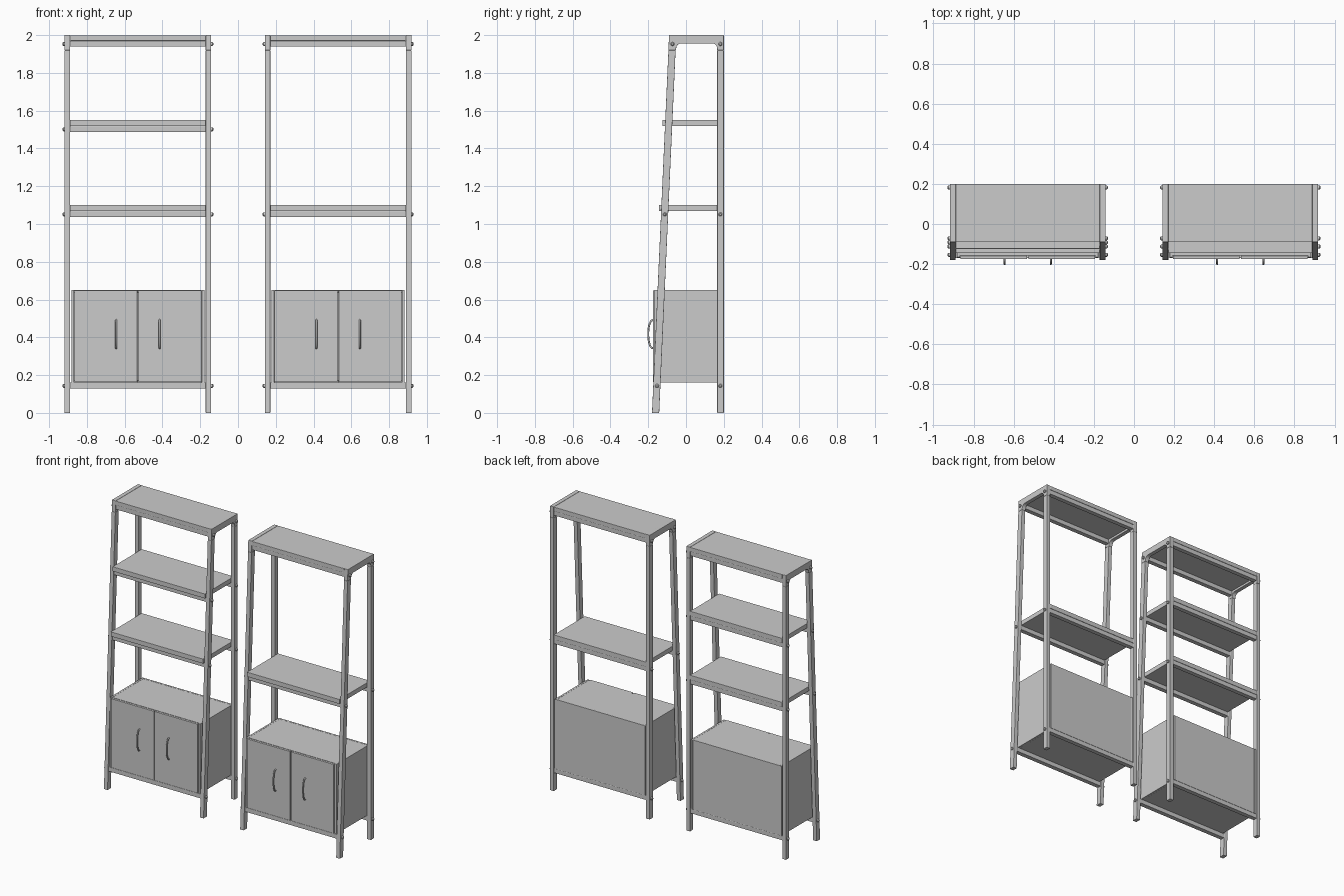
import bpy, bmesh, math
from mathutils import Matrix

if "Cube" in bpy.data.objects:
    bpy.data.objects.remove(bpy.data.objects["Cube"])


def finish(name, bm, bevel=0.0, smooth=False):
    bmesh.ops.recalc_face_normals(bm, faces=bm.faces)
    mesh = bpy.data.meshes.new(name)
    bm.to_mesh(mesh)
    bm.free()
    ob = bpy.data.objects.new(name, mesh)
    bpy.context.collection.objects.link(ob)
    if bevel:
        mod = ob.modifiers.new("edge_round", 'BEVEL')
        mod.width = bevel
        mod.segments = 2
        mod.limit_method = 'ANGLE'
    if smooth:
        for p in mesh.polygons:
            p.use_smooth = len(p.vertices) == 4
    return ob


def box(name, x0, x1, y0, y1, z0, z1, bevel=0.0015):
    bm = bmesh.new()
    bmesh.ops.create_cube(bm, size=1)
    for v in bm.verts:
        v.co.x = x1 if v.co.x > 0 else x0
        v.co.y = y1 if v.co.y > 0 else y0
        v.co.z = z1 if v.co.z > 0 else z0
    return finish(name, bm, bevel)


def side_profile(name, pts, x0, x1, bevel=0.002):
    """Extrude a (y, z) outline along x."""
    bm = bmesh.new()
    face = bm.faces.new([bm.verts.new((x0, y, z)) for y, z in pts])
    ext = bmesh.ops.extrude_face_region(bm, geom=[face])
    for g in ext["geom"]:
        if isinstance(g, bmesh.types.BMVert):
            g.co.x = x1
    return finish(name, bm, bevel)


def screw(x, y, z, side):
    bm = bmesh.new()
    for r1, r2, d, off in ((0.01, 0.01, 0.007, 0.0035), (0.01, 0.005, 0.005, 0.0095)):
        m = Matrix.Translation((x + side * off, y, z)) @ Matrix.Rotation(side * math.pi / 2, 4, 'Y')
        bmesh.ops.create_cone(bm, cap_ends=True, segments=16, radius1=r1, radius2=r2, depth=d, matrix=m)
    finish("screw_head", bm, smooth=True)


def handle(x):
    cu = bpy.data.curves.new("door_handle", 'CURVE')
    cu.dimensions = '3D'
    cu.bevel_depth = 0.005
    cu.bevel_resolution = 2
    cu.use_fill_caps = True
    sp = cu.splines.new('POLY')
    n = 14
    sp.points.add(n)
    for i in range(n + 1):
        a = math.pi * i / n
        sp.points[i].co = (x, -0.172 - 0.028 * math.sin(a) ** 0.8 if 0 < i < n else -0.172,
                           0.417 - 0.075 * math.cos(a), 1)
    ob = bpy.data.objects.new("door_handle", cu)
    bpy.context.collection.objects.link(ob)


def front_y(z):
    """Front face of the slanted leg at height z."""
    return -0.18 + 0.087 * z / 1.92


# Rounded inner outline of the top bracket
R = 0.027
arch = [(-0.09, 2.0), (front_y(1.92), 1.92), (front_y(1.92) + 0.038, 1.92)]
arch += [(-0.052 + R - R * math.cos(a), 1.956 - R + R * math.sin(a))
         for a in [math.pi / 2 * i / 6 for i in range(7)]]
arch += [(0.165 - R + R * math.sin(a), 1.956 - R + R * math.cos(a))
         for a in [math.pi / 2 * i / 6 for i in range(7)]]
arch += [(0.165, 1.92), (0.2, 1.92), (0.2, 2.0)]


def unit(cx, shelf_tops):
    inner, outer = 0.359, 0.388
    levels = [0.16] + [t - 0.032 for t in shelf_tops] + [1.97]
    # Side frames
    for s in (-1, 1):
        xa, xb = sorted((cx + s * inner, cx + s * outer))
        side_profile("front_leg", [(-0.18, 0), (-0.142, 0), (front_y(1.92) + 0.038, 1.92),
                                   (front_y(1.92), 1.92)], xa, xb)
        box("back_leg", xa, xb, 0.165, 0.2, 0, 1.92, 0.002)
        side_profile("top_bracket", arch, xa, xb)
        for z in levels:
            for y in (front_y(z - 0.015) + 0.02, 0.182):
                screw(cx + s * outer, y, z - 0.017, s)
    # Cross rails under every level
    for z in levels:
        yf = front_y(z - 0.015) + 0.02
        for y, nm in ((yf, "front_rail"), (0.182, "back_rail")):
            box(nm, cx - inner, cx + inner, y - 0.016, y + 0.016, z - 0.031, z)
    # Shelves
    for t in shelf_tops:
        box("shelf", cx - inner, cx + inner, front_y(t) - 0.014, 0.2, t - 0.032, t)
    box("top_shelf", cx - inner, cx + inner, -0.09, 0.2, 1.97, 1.999)
    # Cabinet
    for s in (-1, 1):
        xa, xb = sorted((cx + s * 0.338, cx + s * 0.352))
        box("cabinet_side", xa, xb, -0.166, 0.2, 0.16, 0.65, 0.001)
        xa, xb = sorted((cx + s * 0.003, cx + s * 0.336))
        box("cabinet_door", xa, xb, -0.174, -0.158, 0.163, 0.648, 0.0015)
        handle(cx + s * 0.115)
    box("cabinet_top", cx - 0.338, cx + 0.338, -0.157, 0.186, 0.634, 0.649, 0)
    box("cabinet_bottom", cx - 0.338, cx + 0.338, -0.157, 0.186, 0.16, 0.175, 0)
    box("cabinet_back", cx - 0.338, cx + 0.338, 0.186, 0.199, 0.16, 0.65, 0.001)


unit(-0.53, [1.10, 1.55])
unit(0.53, [1.10])
